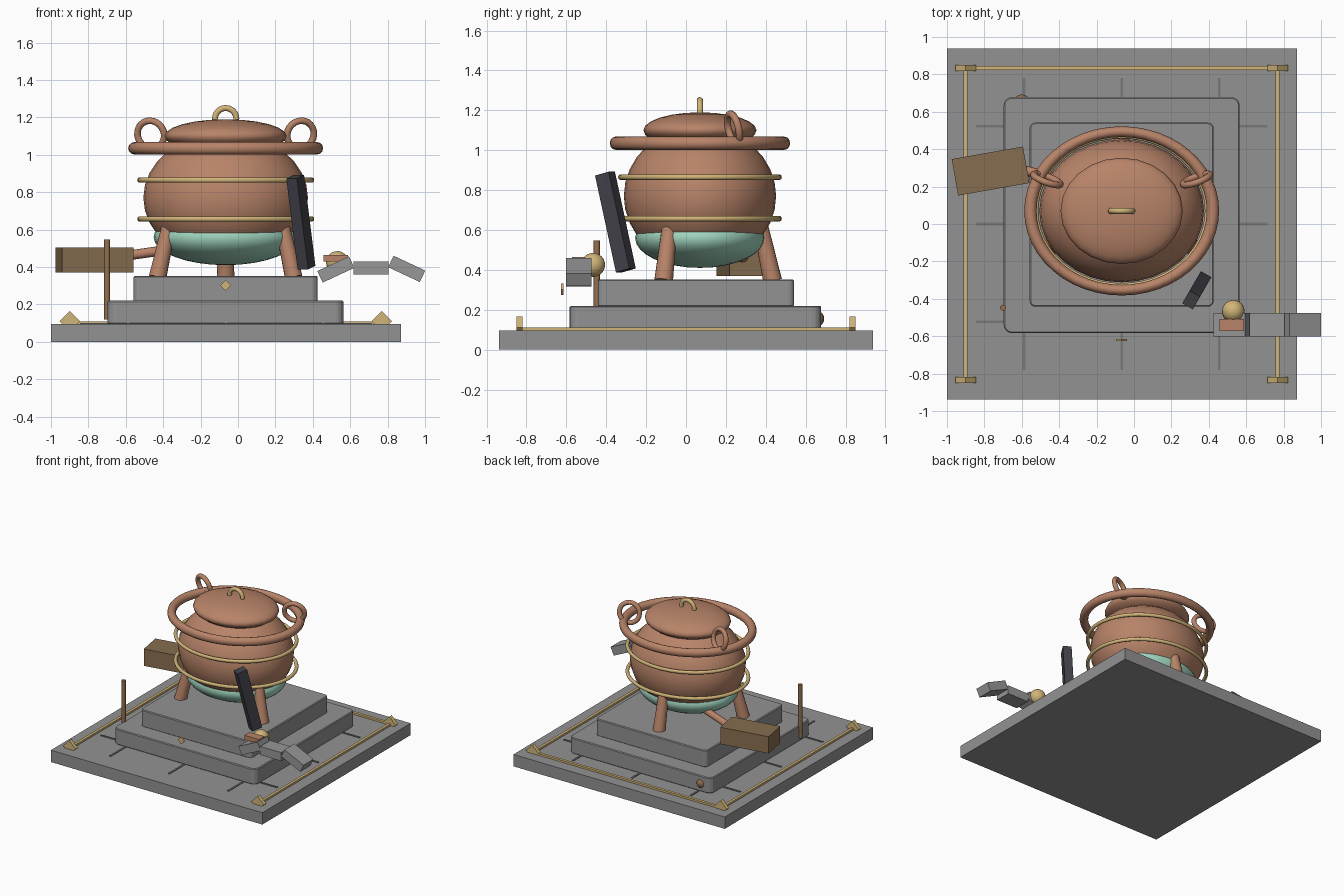
import bpy, math
from mathutils import Vector

if "Cube" in bpy.data.objects:
    bpy.data.objects.remove(bpy.data.objects["Cube"])

CX, CY, SQ = -0.066, 0.07, 0.868   # vessel centre and its front-to-back squash


def mat(name, r, g, b):
    m = bpy.data.materials.new(name)
    m.diffuse_color = (r, g, b, 1)
    m.use_nodes = True
    m.node_tree.nodes["Principled BSDF"].inputs["Base Color"].default_value = m.diffuse_color
    return m


COPPER = mat("copper", 0.48, 0.23, 0.14)
GOLD = mat("gold", 0.64, 0.46, 0.19)
STONE = mat("stone", 0.29, 0.29, 0.29)
GROOVE = mat("groove_grey", 0.19, 0.19, 0.19)
LINK = mat("link_grey", 0.31, 0.31, 0.31)
TEAL = mat("pale_teal", 0.36, 0.68, 0.53)
WOOD = mat("wood", 0.24, 0.155, 0.08)
BRONZE = mat("bronze", 0.30, 0.16, 0.075)
DARK = mat("dark_slate", 0.055, 0.053, 0.066)


def finish(name, m, smooth=False):
    o = bpy.context.object
    o.name = name
    o.data.materials.append(m)
    if smooth:
        bpy.ops.object.shade_smooth_by_angle(angle=math.radians(40))
    return o


def box(name, m, loc, size, rot=(0, 0, 0)):
    bpy.ops.mesh.primitive_cube_add(size=1, location=loc, rotation=[math.radians(a) for a in rot])
    o = finish(name, m)
    for v in o.data.vertices:
        v.co = [c * s for c, s in zip(v.co, size)]
    return o


def ball(name, m, loc, scale, seg=32, rings=16):
    bpy.ops.mesh.primitive_uv_sphere_add(segments=seg, ring_count=rings, radius=1, location=loc)
    o = finish(name, m, True)
    o.scale = scale
    return o


def ring(name, m, loc, major, minor, rot=(0, 0, 0), sy=1, seg=48):
    bpy.ops.mesh.primitive_torus_add(location=loc, rotation=[math.radians(a) for a in rot],
                                     major_radius=major, minor_radius=minor,
                                     major_segments=seg, minor_segments=12)
    o = finish(name, m, True)
    o.scale = (1, sy, 1)
    return o


def rod(name, m, a, b, r1, r2, sides=16):
    a, b = Vector(a), Vector(b)
    d = b - a
    bpy.ops.mesh.primitive_cone_add(vertices=sides, radius1=r1, radius2=r2, depth=d.length,
                                    location=(a + b) / 2,
                                    rotation=d.to_track_quat('Z', 'Y').to_euler())
    return finish(name, m, True)


def rounded(o, corner):
    # round the four upright corners, then soften the rims a little
    me = o.data
    att = me.attributes.new("bevel_weight_edge", 'FLOAT', 'EDGE')
    for e in me.edges:
        a, b = (me.vertices[i].co for i in e.vertices)
        att.data[e.index].value = 1.0 if abs(a.z - b.z) > 0.01 else 0.0
    mod = o.modifiers.new("corners", 'BEVEL')
    mod.limit_method, mod.width, mod.segments = 'WEIGHT', corner, 4
    mod = o.modifiers.new("rims", 'BEVEL')
    mod.limit_method, mod.width, mod.segments = 'ANGLE', 0.006, 1
    mod.angle_limit = math.radians(60)


# stepped stone base
box("base_slab", STONE, (-0.064, 0, 0.0475), (1.873, 1.876, 0.095))
rounded(box("lower_step", STONE, (CX, 0.047, 0.157), (1.262, 1.262, 0.126)), 0.045)
rounded(box("upper_step", STONE, (CX, 0.05, 0.284), (0.984, 0.984, 0.136)), 0.03)

# joint lines on the slab
for t in (-0.522, 0, 0.522):
    box("slab_joint_long", GROOVE, (CX + t, 0, 0.0965), (0.014, 1.56, 0.007))
    box("slab_joint_cross", GROOVE, (CX, t, 0.0965), (1.56, 0.014, 0.007))

# gold inlay on three sides with corner studs
for s in (-1, 1):
    box("side_inlay", GOLD, (CX + s * 0.834, 0, 0.102), (0.022, 1.668, 0.016))
    for t in (-1, 1):
        box("corner_stud", GOLD, (CX + s * 0.834, t * 0.834, 0.11), (0.078, 0.03, 0.078), (0, 45, 0))
box("back_inlay", GOLD, (CX, 0.834, 0.102), (1.668, 0.022, 0.016))
box("front_diamond", GOLD, (CX, -0.62, 0.302), (0.041, 0.012, 0.041), (0, 45, 0))

# vessel, lid and pale underside
ball("vessel_body", COPPER, (CX, CY, 0.77), (0.44, 0.44 * SQ, 0.35))
ball("vessel_underside", TEAL, (CX, CY, 0.56), (0.385, 0.325, 0.15))
ball("lid", COPPER, (CX, CY, 1.10), (0.327, 0.327 * SQ, 0.09), 24, 12)
ring("rim", COPPER, (CX, CY, 1.035), 0.488, 0.033, sy=SQ)
for z in (0.657, 0.865):
    ring("gold_band", GOLD, (CX, CY, z), 0.459, 0.014, sy=SQ)
ring("lid_handle", GOLD, (CX, CY, 1.193), 0.057, 0.016, (90, 0, 0), seg=24)
for s in (-1, 1):
    ring("ear_handle", COPPER, (CX + s * 0.4, 0.238, 1.108), 0.076, 0.018, (102, 0, s * 20), seg=24)

# three splayed legs
for ang in (-30, 90, 210):
    c, s = math.cos(math.radians(ang)), math.sin(math.radians(ang)) * SQ
    rod("leg", COPPER, (CX + c * 0.42, CY + s * 0.42, 0.345),
        (CX + c * 0.335, CY + s * 0.335, 0.68), 0.047, 0.036)

# mallet
box("mallet_head", WOOD, (-0.767, 0.283, 0.4375), (0.387, 0.198, 0.135), (0, 0, 10))
rod("mallet_handle", COPPER, (-0.60, 0.29, 0.46), (-0.32, 0.22, 0.50), 0.026, 0.026)

# standing rod and knob
rod("standing_rod", BRONZE, (-0.70, -0.447, 0.12), (-0.70, -0.447, 0.548), 0.016, 0.016, 12)
ball("back_knob", BRONZE, (-0.60, 0.65, 0.155), (0.043, 0.043, 0.043), 16, 10)

# leaning dark bar
box("leaning_bar", DARK, (0.336, -0.354, 0.64), (0.065, 0.08, 0.50), (14, 0, -30))

# floating linked arm with ball and block
for x, z, a in ((0.523, 0.387, -25), (0.71, 0.395, 0), (0.902, 0.39, 25)):
    box("arm_link", LINK, (x, -0.538, z), (0.187, 0.126, 0.068), (0, a, 0))
ball("arm_ball", GOLD, (0.531, -0.466, 0.425), (0.06, 0.06, 0.06), 24, 12)
box("arm_block", COPPER, (0.523, -0.54, 0.447), (0.13, 0.065, 0.036))
